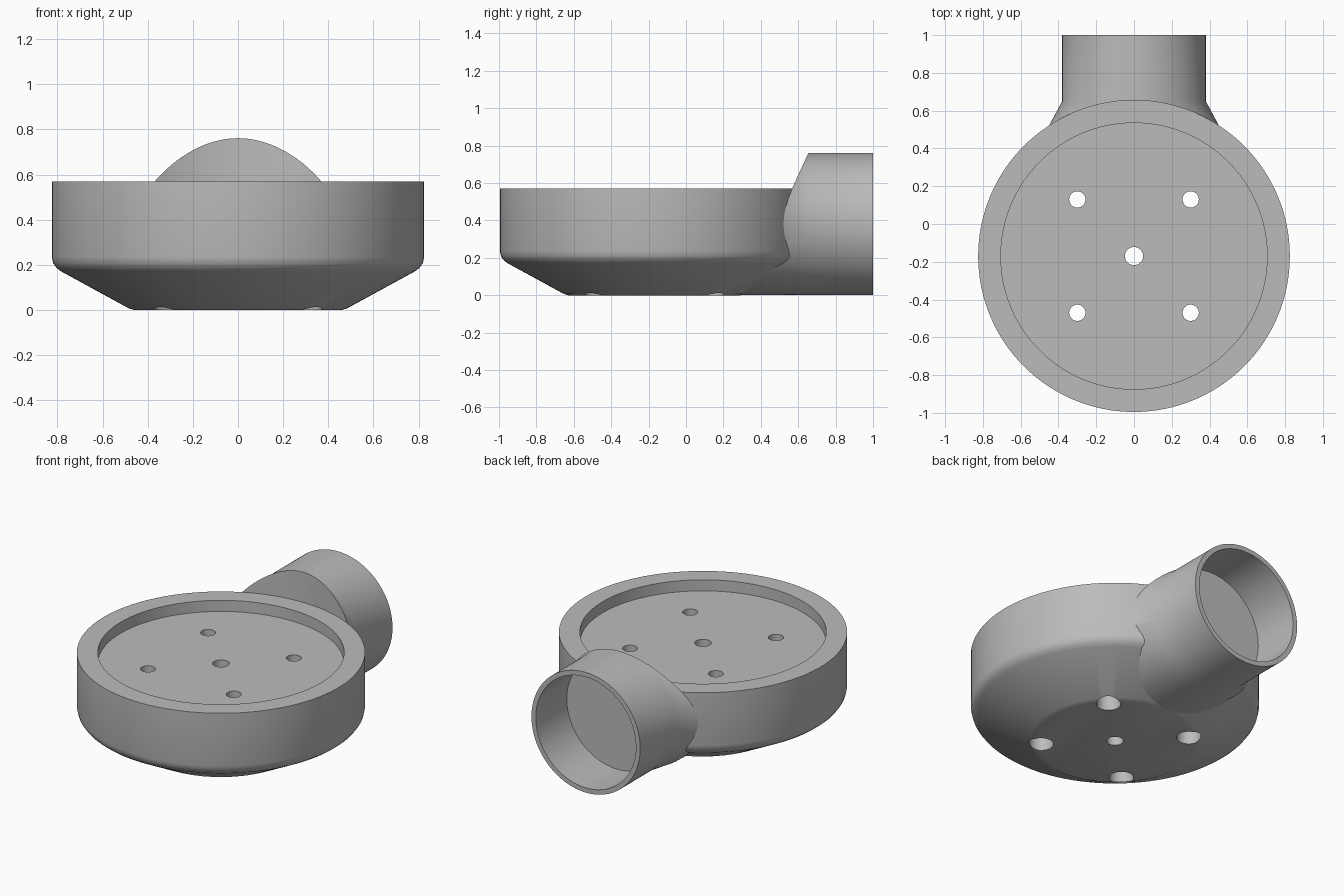
import bpy, bmesh
from math import sin, cos, tau
from mathutils import Vector

if "Cube" in bpy.data.objects:
    bpy.data.objects.remove(bpy.data.objects["Cube"], do_unlink=True)

SIDES = 128
BODY_Y = -0.17      # centre of the round body
BODY_R = 0.825
TOP = 0.57
PIPE_Z = 0.381      # axis height of the side pipe

grey = bpy.data.materials.new("plain grey")
grey.use_nodes = True
colour = (0.5, 0.5, 0.5, 1)
grey.diffuse_color = colour
grey.node_tree.nodes["Principled BSDF"].inputs["Base Color"].default_value = colour


def loft(name, rings):
    """Skin a list of equal rings and cap both ends."""
    bm = bmesh.new()
    loops = [[bm.verts.new(p) for p in ring] for ring in rings]
    for a, b in zip(loops, loops[1:]):
        n = len(a)
        for i in range(n):
            j = (i + 1) % n
            bm.faces.new((a[i], a[j], b[j], b[i]))
    bm.faces.new(loops[0])
    bm.faces.new(loops[-1])
    bmesh.ops.recalc_face_normals(bm, faces=bm.faces)
    mesh = bpy.data.meshes.new(name)
    bm.to_mesh(mesh)
    bm.free()
    mesh.materials.append(grey)
    obj = bpy.data.objects.new(name, mesh)
    bpy.context.collection.objects.link(obj)
    return obj


def upright(name, profile, x=0, y=BODY_Y, sides=SIDES):
    """Turn a (radius, z) profile about a vertical axis."""
    angles = [tau * i / sides for i in range(sides)]
    return loft(name, [[Vector((x + r * cos(a), y + r * sin(a), z)) for a in angles]
                       for r, z in profile])


def lengthwise(name, sections):
    """Skin (y, half width, half height) ellipses along the pipe axis."""
    angles = [tau * i / SIDES for i in range(SIDES)]
    return loft(name, [[Vector((w * cos(a), y, PIPE_Z + h * sin(a))) for a in angles]
                       for y, w, h in sections])


def cut(target, cutter):
    cutter.hide_render = True
    bpy.ops.object.select_all(action="DESELECT")
    bpy.context.view_layer.objects.active = target
    target.select_set(True)
    mod = target.modifiers.new("cut", "BOOLEAN")
    mod.operation = "DIFFERENCE"
    mod.solver = "EXACT"
    mod.object = cutter
    bpy.ops.object.modifier_apply(modifier=mod.name)
    bpy.data.objects.remove(cutter, do_unlink=True)


# Round body with conical underside and a shallow recess on top
body = upright("body", [(0.46, 0), (0.485, 0.008), (0.785, 0.172), (0.805, 0.188),
                        (0.819, 0.208), (BODY_R, 0.235), (BODY_R, TOP),
                        (0.705, TOP), (0.705, 0.5)])

# Centre hole and four counterbored screw holes
cut(body, upright("centre_drill", [(0.048, -0.1), (0.048, 0.7)], sides=48))
for x in (-0.3, 0.3):
    for dy in (-0.3, 0.3):
        cut(body, upright("screw_drill",
                          [(0.07, -0.1), (0.07, 0.3), (0.043, 0.3), (0.043, 0.7)],
                          x, BODY_Y + dy, 48))

# Side pipe, flaring sideways where it joins the body
pipe = lengthwise("side_pipe", [(0.22, 0.46, 0.38), (0.52, 0.45, 0.38),
                                (0.65, 0.38, 0.38), (1, 0.38, 0.38)])
cut(pipe, upright("body_clearance", [(BODY_R - 0.0005, 0.3), (BODY_R - 0.0005, 1.2)]))
cut(pipe, lengthwise("pipe_bore", [(0.69, 0.35, 0.35), (1.1, 0.35, 0.35)]))

# Smooth curved walls, keep rims sharp
bpy.ops.object.select_all(action="DESELECT")
for obj in (body, pipe):
    obj.select_set(True)
bpy.context.view_layer.objects.active = body
bpy.ops.object.shade_smooth_by_angle(angle=0.6)
